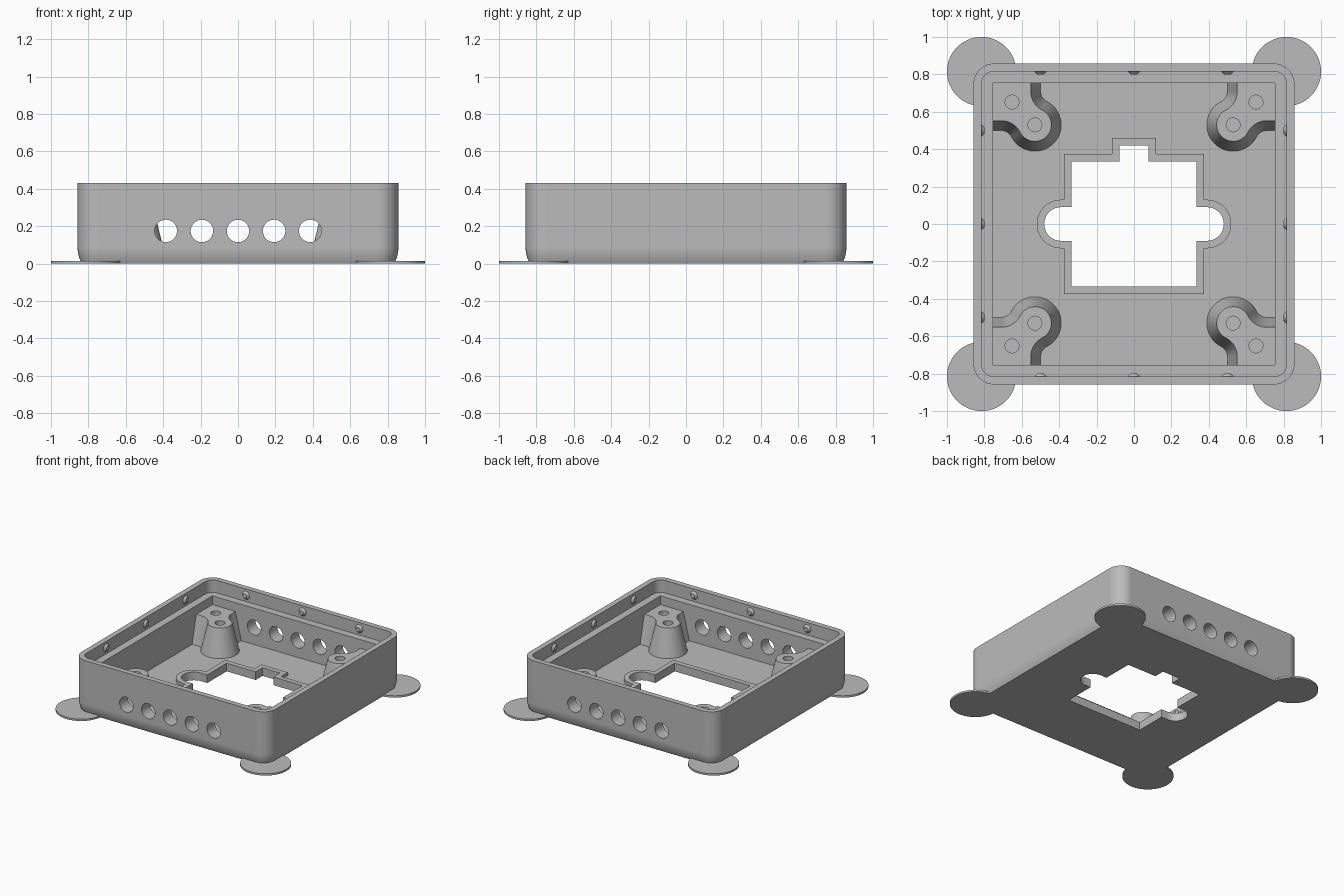
import bpy, bmesh, math
from mathutils import Matrix, Vector

cube = bpy.data.objects.get("Cube")
if cube:
    bpy.data.objects.remove(cube)

grey = bpy.data.materials.new("plain_grey")
grey.use_nodes = True
grey.diffuse_color = (0.5, 0.5, 0.5, 1)
grey.node_tree.nodes["Principled BSDF"].inputs["Base Color"].default_value = (0.5, 0.5, 0.5, 1)

HALF, HEIGHT, FLOOR = 0.858, 0.43, 0.04
CORNERS = [(1, 1), (-1, 1), (-1, -1), (1, -1)]


def finish(name, bm):
    bmesh.ops.recalc_face_normals(bm, faces=bm.faces)
    mesh = bpy.data.meshes.new(name)
    bm.to_mesh(mesh)
    bm.free()
    mesh.materials.append(grey)
    obj = bpy.data.objects.new(name, mesh)
    bpy.context.collection.objects.link(obj)
    return obj


def loft(name, layers):
    """Solid through matching outlines, each given as (points, z)."""
    bm = bmesh.new()
    rings = [[bm.verts.new((x, y, z)) for x, y in pts] for pts, z in layers]
    for a, b in zip(rings, rings[1:]):
        for i in range(len(a)):
            j = (i + 1) % len(a)
            bm.faces.new((a[i], a[j], b[j], b[i]))
    bm.faces.new(rings[0])
    bm.faces.new(rings[-1])
    return finish(name, bm)


def cone(name, centre, r1, r2, depth, direction=(0, 0, 1), sides=40):
    bm = bmesh.new()
    turn = Vector((0, 0, 1)).rotation_difference(Vector(direction)).to_matrix().to_4x4()
    bmesh.ops.create_cone(bm, cap_ends=True, segments=sides, radius1=r1, radius2=r2,
                          depth=depth, matrix=Matrix.Translation(centre) @ turn)
    return finish(name, bm)


def activate(obj):
    bpy.ops.object.select_all(action='DESELECT')
    obj.select_set(True)
    bpy.context.view_layer.objects.active = obj


def cut(obj, cutters):
    activate(obj)
    for c in cutters:
        mod = obj.modifiers.new("cut", 'BOOLEAN')
        mod.operation, mod.solver, mod.object = 'DIFFERENCE', 'EXACT', c
        bpy.ops.object.modifier_apply(modifier=mod.name)
        bpy.data.objects.remove(c)


def smooth(obj):
    activate(obj)
    bpy.ops.object.shade_smooth_by_angle(angle=math.radians(30))
    mod = obj.modifiers.new("even_shading", 'WEIGHTED_NORMAL')
    mod.keep_sharp = True


def arc(cx, cy, r, start, end, n=10):
    steps = [start + (end - start) * i / n for i in range(n + 1)]
    return [(cx + r * math.cos(a), cy + r * math.sin(a)) for a in steps]


def rounded_square(half, r):
    pts = []
    for k, (sx, sy) in enumerate(CORNERS):
        a = k * math.pi / 2
        pts += arc(sx * (half - r), sy * (half - r), r, a, a + math.pi / 2)
    return pts


def square(half):
    return [(sx * half, sy * half) for sx, sy in CORNERS]


def opening(d=0):
    """Floor opening with round ends and a back notch, grown by d."""
    e, n, r, top = 0.335 + d, 0.078 + d, 0.09 + d, 0.42 + d
    q = math.pi / 2
    right = [(e, -e), (e, -r)] + arc(0.39, 0, r, -q, q, 20) + [(e, r), (e, e), (n, e), (n, top)]
    return right + [(-x, y) for x, y in reversed(right)]


def post_outline(rc, sx, sy):
    """Round post blended into the two walls of a corner."""
    c, wall, fy, reach = 0.53, 0.76, 0.44, 0.2
    rf = reach - rc
    fx = c + math.sqrt(reach ** 2 - (c - fy) ** 2)
    a = math.atan2(fy - c, fx - c)
    half = [(wall, fy + rf)] + arc(fx, fy, rf, math.pi / 2, a + math.pi)
    half += arc(c, c, rc, a, -0.75 * math.pi, 14)[1:]
    pts = half + [(y, x) for x, y in reversed(half[:-1])] + [(wall, wall)]
    return [(sx * x, sy * y) for x, y in pts]


# Box shell with softened lower edge
edge = [(0, 0.022), (0.015, 0.015), (0.035, 0.008), (0.06, 0.002), (0.085, 0), (HEIGHT, 0)]
shell = loft("box_shell", [(rounded_square(HALF - i, 0.11 - i), z) for z, i in edge])
cutters = [
    loft("rim_cutter", [(rounded_square(0.815, 0.065), z) for z in (0.33, 0.6)]),
    loft("cavity_cutter", [(square(0.755), z) for z in (FLOOR, 0.5)]),
    loft("opening_cutter", [(opening(), z) for z in (-0.1, 0.2)]),
]
# Row of round vents through front and back
for i in range(-2, 3):
    cutters.append(cone("vent_cutter", (i * 0.193, 0, 0.175), 0.06, 0.06, 2, (0, 1, 0)))
cut(shell, cutters)
smooth(shell)

# Raised lip around the floor opening
lip = loft("opening_lip", [(opening(0.04), z) for z in (FLOOR, 0.065)])
cut(lip, [loft("lip_cutter", [(opening(), z) for z in (0, 0.2)])])
smooth(lip)

for sx, sy in CORNERS:
    side = ("left" if sx > 0 else "right") + ("_back" if sy > 0 else "_front")
    # Screw posts with two blind holes
    post = loft("screw_post_" + side, [(post_outline(0.142, sx, sy), FLOOR - 0.005),
                                       (post_outline(0.088, sx, sy), 0.26)])
    cut(post, [cone("hole_cutter", (sx * p, sy * p, 0.21), 0.037, 0.037, 0.3)
               for p in (0.53, 0.652)])
    smooth(post)
    # Thin corner pads
    smooth(cone("corner_pad_" + side, (sx * 0.815, sy * 0.815, 0.0075),
                0.185, 0.185, 0.015, sides=64))

# Snap bumps inside the rim
for dx, dy in [(1, 0), (-1, 0), (0, 1), (0, -1)]:
    for t in (-0.5, 0, 0.5):
        centre = (dx * 0.809 + dy * t, dy * 0.809 + dx * t, 0.38)
        smooth(cone("snap_bump", centre, 0.036, 0.018, 0.02, (-dx, -dy, 0), 24))
